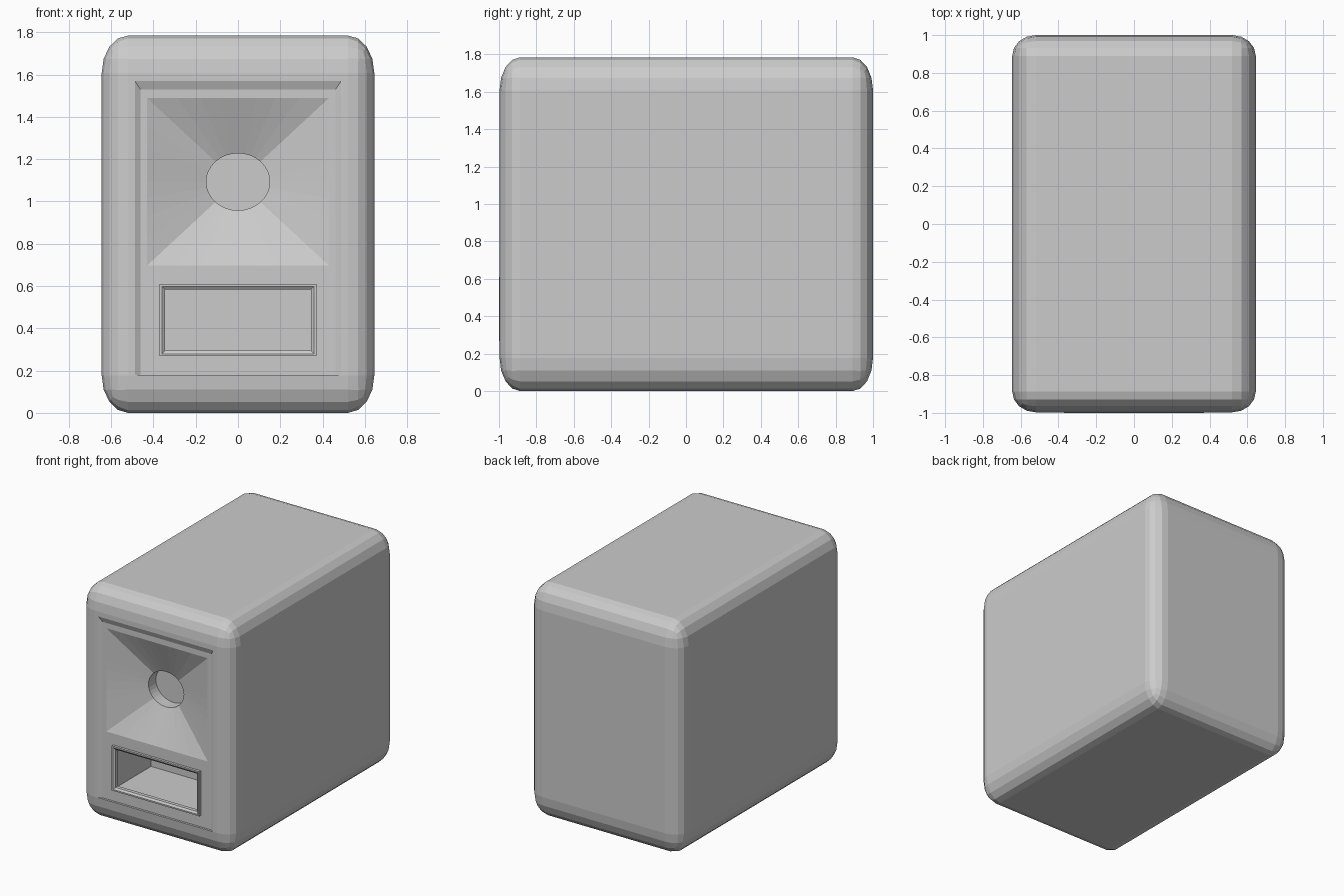
import bpy, bmesh, math

if "Cube" in bpy.data.objects:
    bpy.data.objects.remove(bpy.data.objects["Cube"])

FRONT, BACK, HEIGHT = -0.997, 1.0, 1.785
PANEL = FRONT + 0.016          # depth of the recessed front panel


def make_object(name, bm):
    bmesh.ops.recalc_face_normals(bm, faces=bm.faces)
    mesh = bpy.data.meshes.new(name)
    bm.to_mesh(mesh)
    bm.free()
    ob = bpy.data.objects.new(name, mesh)
    bpy.context.collection.objects.link(ob)
    return ob


def rect(x, z0, z1, y):
    return [(-x, y, z0), (x, y, z0), (x, y, z1), (-x, y, z1)]


def loft(name, rings, cyclic=False):
    bm = bmesh.new()
    loops = [[bm.verts.new(p) for p in r] for r in rings]
    pairs = list(zip(loops, loops[1:]))
    if cyclic:
        pairs.append((loops[-1], loops[0]))
    else:
        bm.faces.new(loops[0])
        bm.faces.new(loops[-1])
    n = len(loops[0])
    for a, b in pairs:
        for i in range(n):
            j = (i + 1) % n
            bm.faces.new((a[i], a[j], b[j], b[i]))
    return make_object(name, bm)


def cut(target, cutter):
    cutter.hide_render = True
    mod = target.modifiers.new("cut", 'BOOLEAN')
    mod.operation = 'DIFFERENCE'
    mod.solver = 'EXACT'
    mod.object = cutter
    bpy.context.view_layer.objects.active = target
    bpy.ops.object.modifier_apply(modifier=mod.name)
    bpy.data.objects.remove(cutter)


# cabinet: box rounded in a space where the elliptical radii are all 1
half = (0.645, (BACK - FRONT) / 2, HEIGHT / 2)
rad = (0.125, 0.11, 0.178)
bm = bmesh.new()
bmesh.ops.create_cube(bm, size=2)
bmesh.ops.scale(bm, vec=[h / r for h, r in zip(half, rad)], verts=bm.verts)
bmesh.ops.bevel(bm, geom=bm.edges[:], offset=1, segments=4, profile=0.5,
                affect='EDGES')
bmesh.ops.scale(bm, vec=rad, verts=bm.verts)
bmesh.ops.translate(bm, vec=(0, (FRONT + BACK) / 2, HEIGHT / 2), verts=bm.verts)
cabinet = make_object("speaker_cabinet", bm)

# recessed front panel with sloped sides and top
cut(cabinet, loft("panel_cutter", [
    rect(0.488, 0.18, 1.57, FRONT - 0.05),
    rect(0.488, 0.18, 1.57, FRONT),
    rect(0.461, 0.18, 1.53, PANEL)]))

# square horn narrowing to a round throat
N = 32


def horn_ring(rx, rz, y, square):
    pts = []
    for i in range(N):
        a = 2 * math.pi * i / N
        c, s = math.cos(a), math.sin(a)
        k = 1 / max(abs(c), abs(s)) if square else 1
        pts.append((rx * c * k, y, 1.093 + rz * s * k))
    return pts


cut(cabinet, loft("horn_cutter", [
    horn_ring(0.43, 0.396, PANEL - 0.05, True),
    horn_ring(0.43, 0.396, PANEL, True),
    horn_ring(0.15, 0.135, PANEL + 0.11, False),
    horn_ring(0.15, 0.135, PANEL + 0.20, False)]))

# deep rectangular port
cut(cabinet, loft("port_cutter", [
    rect(0.352, 0.286, 0.592, PANEL - 0.05),
    rect(0.352, 0.286, 0.592, PANEL + 0.43)]))

# thin frame around the port
loft("port_frame", [
    rect(0.371, 0.268, 0.61, PANEL + 0.005),
    rect(0.371, 0.268, 0.61, PANEL - 0.019),
    rect(0.360, 0.279, 0.599, PANEL - 0.019),
    rect(0.345, 0.294, 0.584, PANEL - 0.008),
    rect(0.345, 0.294, 0.584, PANEL + 0.02),
    rect(0.360, 0.279, 0.599, PANEL + 0.02)], cyclic=True)
